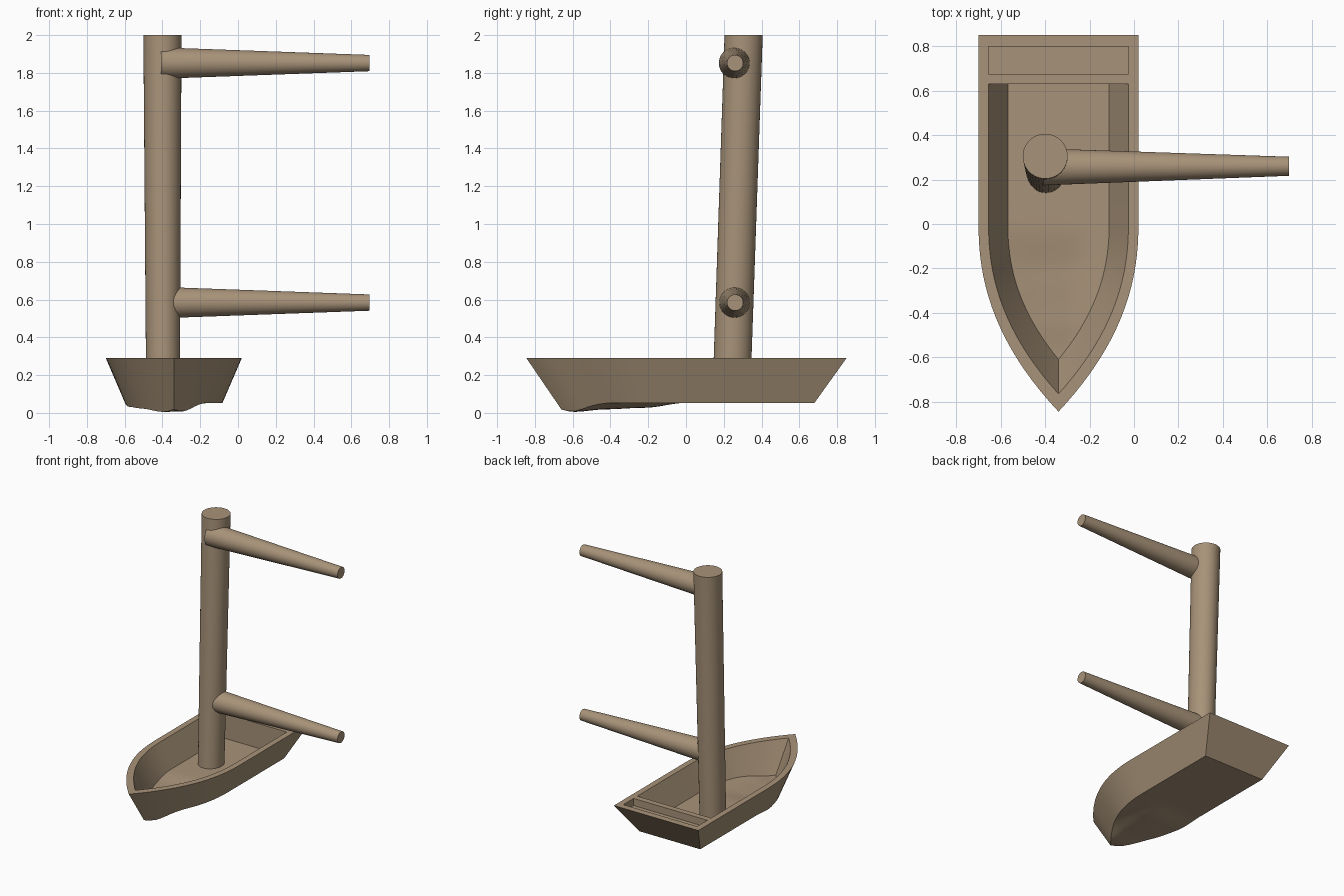
import bpy, bmesh, math

if "Cube" in bpy.data.objects:
    bpy.data.objects.remove(bpy.data.objects["Cube"])

CX = -0.34  # hull centreline

wood = bpy.data.materials.new("tan_wood")
wood.diffuse_color = (0.39, 0.29, 0.19, 1)
wood.use_nodes = True
wood.node_tree.nodes["Principled BSDF"].inputs["Base Color"].default_value = wood.diffuse_color


def finish(name, bm):
    bmesh.ops.remove_doubles(bm, verts=bm.verts, dist=1e-5)
    bmesh.ops.recalc_face_normals(bm, faces=bm.faces)
    me = bpy.data.meshes.new(name)
    bm.to_mesh(me)
    bm.free()
    me.materials.append(wood)
    ob = bpy.data.objects.new(name, me)
    bpy.context.collection.objects.link(ob)
    return ob


def shade(ob):
    bpy.ops.object.select_all(action='DESELECT')
    ob.select_set(True)
    bpy.context.view_layer.objects.active = ob
    bpy.ops.object.shade_smooth_by_angle(angle=math.radians(30))


def interp(v, pts):
    for (a, fa), (b, fb) in zip(pts, pts[1:]):
        if v <= b:
            t = max(0, (v - a) / (b - a))
            t = t * t * (3 - 2 * t)
            return fa + (fb - fa) * t
    return pts[-1][1]


def hump(x, y):
    """Lopsided bulge under the bow."""
    along = interp(y, [(-0.67, 0.035), (-0.6, 0.048), (-0.42, 0.034), (-0.22, 0.026), (0.0, 0.0)])
    across = interp(x, [(-0.6, 0.8), (-0.4, 1), (-0.3, 0.95), (-0.16, 0.0)])
    return along * across


# Hull: four lofted outlines (rim outside, keel, rim inside, floor)
bm = bmesh.new()
NS, NC = 4, 18


def outline(w, bow, stern, z, cols, bulge=0.0):
    rows = []
    for i in range(NS + NC + 1):
        if i < NS:
            y, h = stern * (1 - i / NS), w
        else:
            t = (i - NS) / NC
            y, h = bow * t, w * (1 - t ** 2.2)
        row = []
        for j in range(cols + 1):
            x = CX + h * (2 * j / cols - 1)
            row.append(bm.verts.new((x, y, z - bulge * hump(x, y))))
        rows.append(row)
    return rows


def bridge(a, b):
    for i in range(len(a) - 1):
        for s in (0, -1):
            bm.faces.new((a[i][s], a[i + 1][s], b[i + 1][s], b[i][s]))
    bm.faces.new(a[0] + b[0][::-1])


def fill(rows):
    for r, q in zip(rows, rows[1:]):
        for j in range(len(r) - 1):
            bm.faces.new((r[j], r[j + 1], q[j + 1], q[j]))


rim_out = outline(0.36, -0.845, 0.85, 0.29, 1)
keel = outline(0.258, -0.66, 0.68, 0.053, 10, 1.0)
rim_in = outline(0.315, -0.765, 0.63, 0.29, 1)
floor = outline(0.228, -0.61, 0.63, 0.10, 10, 0.8)
bridge(rim_out, keel)
bridge(rim_out, rim_in)
bridge(rim_in, floor)
fill(keel)
fill(floor)
# drop slivers where the outline closes at the bow
bmesh.ops.dissolve_degenerate(bm, dist=1e-5, edges=bm.edges)
hull = finish("hull", bm)

# Stern tray cut into the rear deck
bm = bmesh.new()
bmesh.ops.create_cube(bm, size=1)
for v in bm.verts:
    v.co = (CX + v.co.x * 0.63, 0.7375 + v.co.y * 0.125, 0.335 + v.co.z * 0.2)
cutter = finish("tray_cutter", bm)
cutter.hide_render = True
mod = hull.modifiers.new("tray", 'BOOLEAN')
mod.operation = 'DIFFERENCE'
mod.solver = 'EXACT'
mod.object = cutter
bpy.context.view_layer.objects.active = hull
hull.select_set(True)
bpy.ops.object.modifier_apply(modifier="tray")
bpy.data.objects.remove(cutter)
shade(hull)


# Round spars: ends given as (centre, u radius, v radius)
def spar(name, ends, u, v, n=40):
    bm = bmesh.new()
    rings = []
    for c, ru, rv in ends:
        ring = []
        for k in range(n):
            a = 2 * math.pi * k / n
            p = [c[0], c[1], c[2]]
            p[u] += ru * math.cos(a)
            p[v] += rv * math.sin(a)
            ring.append(bm.verts.new(p))
        rings.append(ring)
        bm.faces.new(ring)
    for k in range(n):
        m = (k + 1) % n
        bm.faces.new((rings[0][k], rings[0][m], rings[1][m], rings[1][k]))
    shade(finish(name, bm))


# Leaning mast and the two tapered arms
spar("mast", [((-0.397, 0.24, 0.09), 0.089, 0.1), ((-0.40, 0.305, 2.0), 0.101, 0.101)], 0, 1)
for name, z in (("upper_yard", 1.852), ("lower_boom", 0.584)):
    spar(name, [((-0.408, 0.257, z), 0.083, 0.083), ((0.697, 0.26, z), 0.043, 0.043)], 1, 2)
